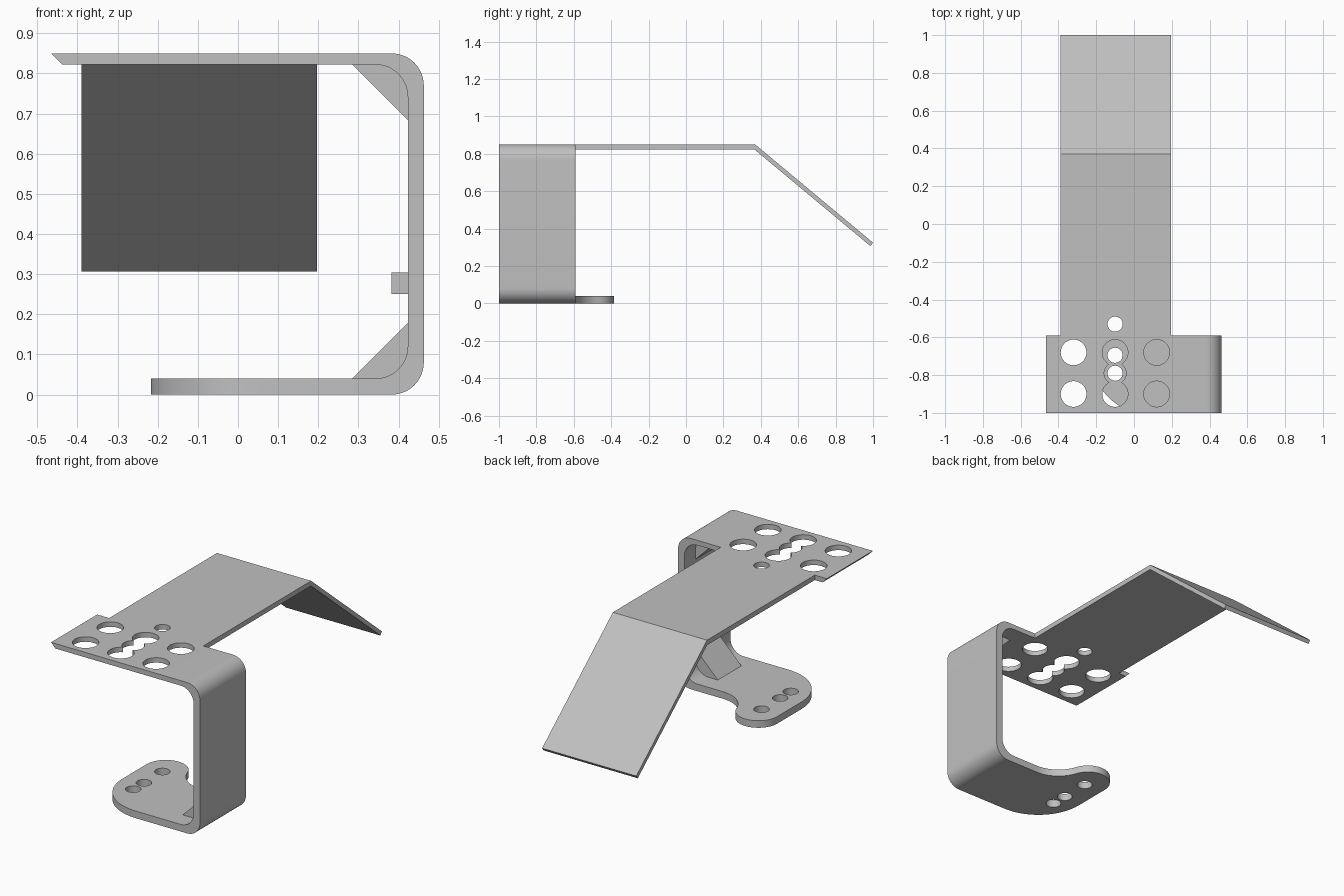
import bpy, bmesh
from math import cos, sin, radians, atan2, degrees, sqrt

if "Cube" in bpy.data.objects:
    bpy.data.objects.remove(bpy.data.objects["Cube"])

grey = bpy.data.materials.new("plain grey")
grey.use_nodes = True
grey.diffuse_color = (0.53, 0.53, 0.53, 1)
grey.node_tree.nodes["Principled BSDF"].inputs["Base Color"].default_value = grey.diffuse_color


def arc(cx, cy, r, start, end, n=12):
    angles = [radians(start + (end - start) * i / n) for i in range(n + 1)]
    return [(cx + r * cos(a), cy + r * sin(a)) for a in angles]


def prism(name, outline, axis, low, high):
    """Extrude a 2D outline along an axis from low to high."""
    place = {"x": lambda a, b: (low, a, b),
             "y": lambda a, b: (a, low, b),
             "z": lambda a, b: (a, b, low)}[axis]
    bm = bmesh.new()
    face = bm.faces.new([bm.verts.new(place(a, b)) for a, b in outline])
    new = bmesh.ops.extrude_face_region(bm, geom=[face])["geom"]
    shift = [high - low if axis == k else 0 for k in "xyz"]
    bmesh.ops.translate(bm, vec=shift, verts=[v for v in new if isinstance(v, bmesh.types.BMVert)])
    bmesh.ops.recalc_face_normals(bm, faces=bm.faces)
    mesh = bpy.data.meshes.new(name)
    bm.to_mesh(mesh)
    bm.free()
    mesh.materials.append(grey)
    obj = bpy.data.objects.new(name, mesh)
    bpy.context.collection.objects.link(obj)
    return obj


def select(obj):
    bpy.ops.object.select_all(action="DESELECT")
    obj.select_set(True)
    bpy.context.view_layer.objects.active = obj


def drill(obj, x, y, r):
    """Cut a vertical round hole through an object."""
    cutter = prism("hole_cutter", arc(x, y, r, 0, 352.5, 47), "z", -0.2, 1.1)
    cutter.hide_render = True
    select(obj)
    mod = obj.modifiers.new("hole", "BOOLEAN")
    mod.operation, mod.solver, mod.object = "DIFFERENCE", "EXACT", cutter
    bpy.ops.object.modifier_apply(modifier=mod.name)
    bpy.data.objects.remove(cutter)


FRONT, BACK, TOP, UNDER, FLOOR = -1.0, -0.59, 0.85, 0.822, 0.04
WALL_IN, WALL_OUT, SEAM = 0.423, 0.463, 0.3
HOLE_X = -0.1

# C-shaped bracket: top plate, wall and the start of the foot
bracket = prism("bracket", [(-0.465, TOP)]
                + arc(WALL_OUT - 0.08, TOP - 0.08, 0.08, 90, 0)
                + arc(WALL_OUT - 0.08, 0.08, 0.08, 0, -90)
                + [(SEAM, 0), (SEAM, FLOOR)]
                + arc(WALL_IN - 0.08, FLOOR + 0.08, 0.08, -90, 0)
                + arc(WALL_IN - 0.08, UNDER - 0.08, 0.08, 0, 90)
                + [(-0.438, UNDER)], "y", FRONT, BACK)
for y in (-0.68, -0.90):
    for x in (-0.32, HOLE_X, 0.12):
        drill(bracket, x, y, 0.068)
for y in (-0.695, -0.79):
    drill(bracket, HOLE_X, y, 0.058)

# Long tongue with its sloping end
tongue = prism("tongue", [(BACK, TOP), (0.37, TOP), (1, 0.325), (0.986, 0.307),
                          (0.368, UNDER), (BACK, UNDER)], "x", -0.39, 0.197)
drill(tongue, HOLE_X, -0.53, 0.04)

# Curved foot: round toe blended into the back edge by a hollow fillet
toe_y, toe_r, fillet = -0.502, 0.117, 0.18
fillet_y = BACK + fillet
fillet_x = HOLE_X + sqrt((toe_r + fillet) ** 2 - (fillet_y - toe_y) ** 2)
tilt = degrees(atan2(fillet_y - toe_y, fillet_x - HOLE_X))
foot = prism("foot", [(SEAM, FRONT), (SEAM, BACK)]
             + arc(fillet_x, fillet_y, fillet, 270, 180 + tilt)
             + arc(HOLE_X, toe_y, toe_r, tilt, 180, 20)[1:]
             + arc(0.063, -0.72, 0.28, 180, 270, 20), "z", 0, FLOOR)
for y in (-0.53, -0.695, -0.79):
    drill(foot, HOLE_X, y, 0.04)

# Corner gussets and the small wall stop
for name, z, d in (("lower_gusset", FLOOR, 1), ("upper_gusset", UNDER, -1)):
    prism(name, [(0.285, z), (WALL_IN + 0.01, z), (WALL_IN + 0.01, z + 0.138 * d),
                 (WALL_IN, z + 0.138 * d)], "y", -0.9, -0.69)
prism("wall_stop", [(0.383, 0.25), (WALL_IN + 0.01, 0.25), (WALL_IN + 0.01, 0.304),
                    (0.383, 0.304)], "y", -0.835, -0.755)

for obj in (bracket, foot, tongue):
    select(obj)
    bpy.ops.object.shade_smooth_by_angle(angle=radians(30))
